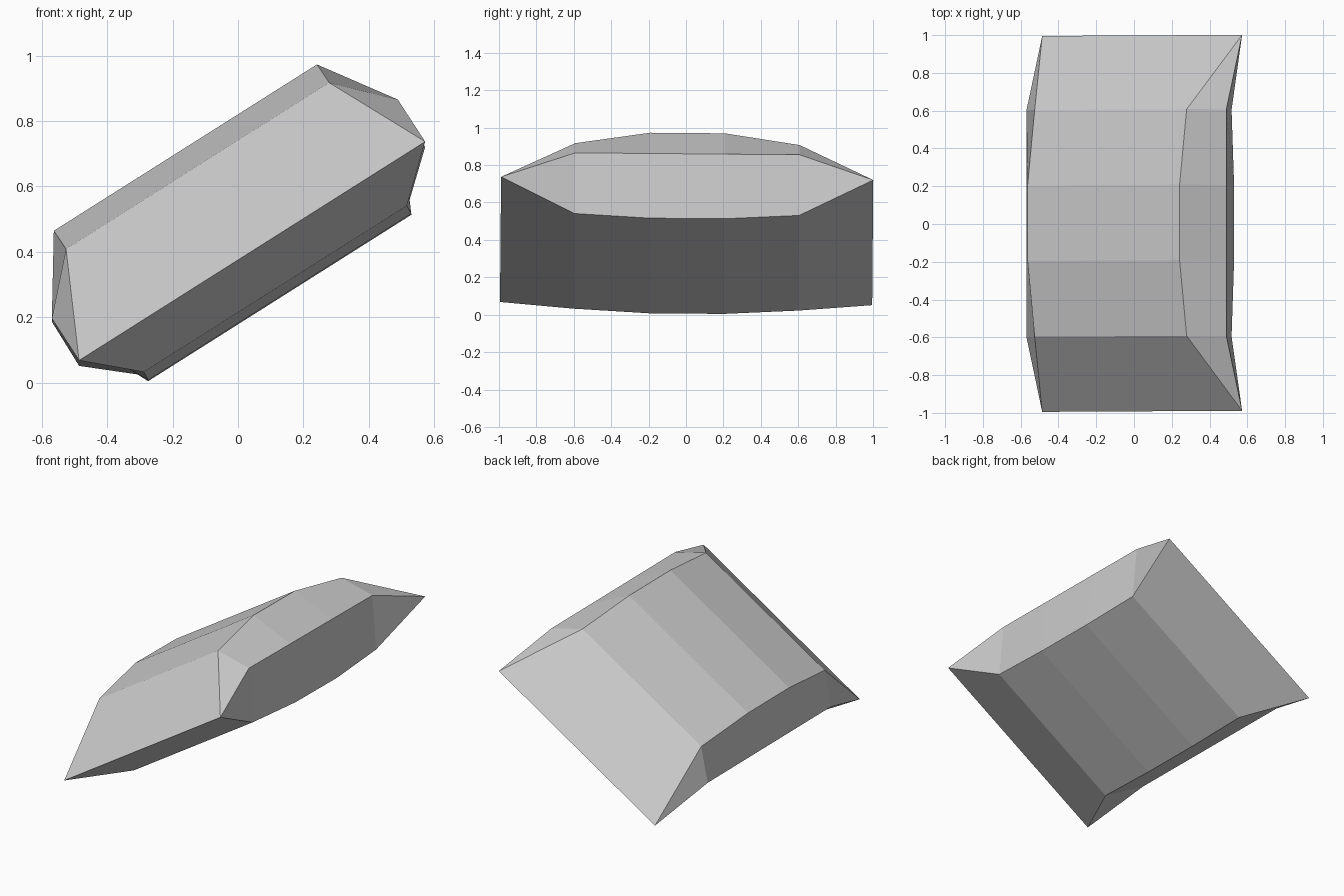
import bpy, bmesh, math
from mathutils import Matrix

cube = bpy.data.objects.get("Cube")
if cube:
    bpy.data.objects.remove(cube, do_unlink=True)

# Plain grey surface
grey = bpy.data.materials.new("plain_grey")
grey.use_nodes = True
colour = (0.6, 0.6, 0.6, 1)
grey.diffuse_color = colour
grey.node_tree.nodes["Principled BSDF"].inputs["Base Color"].default_value = colour

MID_U = 0.247        # centre along the width
HALF_RIM = 0.626     # half width at the pointed rim
HALF_FACE = 0.476    # half width of the top and bottom faces


def section(bottom, rim, top, half_face):
    """Six-sided cross-section as (width, height) points."""
    right = [(half_face, bottom), (HALF_RIM, rim), (half_face, top)]
    left = [(-w, h) for w, h in reversed(right)]
    return [(MID_U + w, h) for w, h in right + left]


# Half of the stations along the length; the ends narrow to a sharp edge
half = [
    (0.995, section(0.31, 0.31, 0.31, HALF_RIM)),
    (0.6, section(0.177, 0.466, 0.622, HALF_FACE)),
    (0.2, section(0.152, 0.466, 0.692, HALF_FACE)),
]
stations = [(-y, s) for y, s in half] + [(y, s) for y, s in reversed(half)]

# Loft the sections into a closed faceted body
bm = bmesh.new()
rings = [[bm.verts.new((u, y, v)) for u, v in s] for y, s in stations]
for a, b in zip(rings, rings[1:]):
    for i in range(6):
        j = (i + 1) % 6
        bm.faces.new((a[i], a[j], b[j], b[i]))
bmesh.ops.remove_doubles(bm, verts=bm.verts, dist=0.0005)
bmesh.ops.recalc_face_normals(bm, faces=bm.faces)

# Tilt the body up to one side, with a very slight pitch
tilt = Matrix.Rotation(math.radians(-32.3), 4, 'Y')
pitch = Matrix.Rotation(-0.0085, 4, 'X')
bm.transform(pitch @ tilt)

mesh = bpy.data.meshes.new("faceted_body")
bm.to_mesh(mesh)
bm.free()
mesh.materials.append(grey)
body = bpy.data.objects.new("faceted_body", mesh)
bpy.context.collection.objects.link(body)
